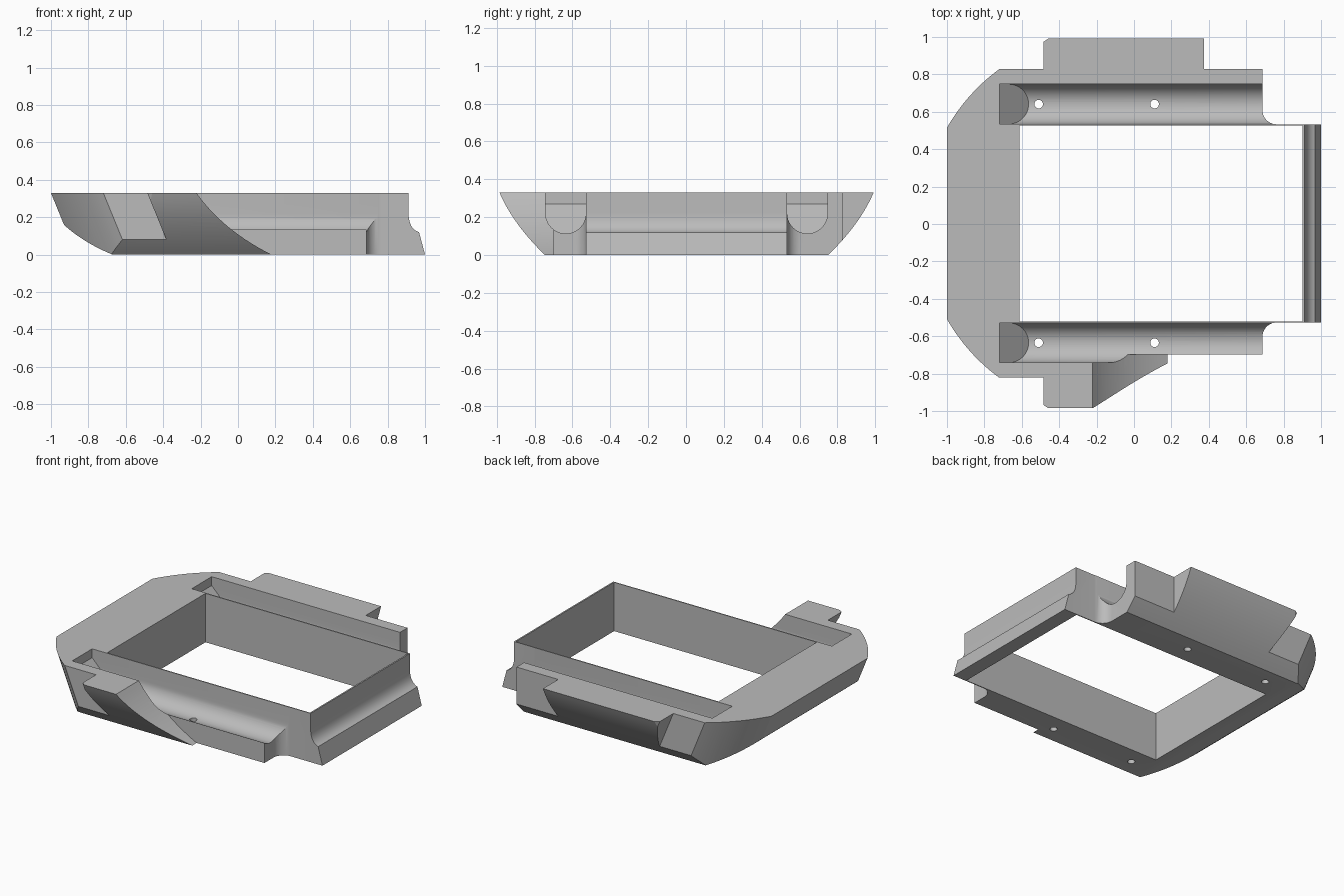
import bpy, bmesh, math

cube = bpy.data.objects.get("Cube")
if cube:
    bpy.data.objects.remove(cube, do_unlink=True)

H = 0.33          # overall height
LEAN = 0.135      # how far the tail end leans inwards at the bottom


def bend(p0, mid, p1, n=14):
    """Smooth curve from p0 to p1 passing through mid."""
    c = [2 * m - (a + b) / 2 for a, m, b in zip(p0, mid, p1)]
    ts = [i / n for i in range(n + 1)]
    return [tuple((1 - t) ** 2 * a + 2 * t * (1 - t) * k + t * t * b
                  for a, k, b in zip(p0, c, p1)) for t in ts]


def arc(cx, cy, r, start, end, n=20):
    angles = [math.radians(start + (end - start) * i / n) for i in range(n + 1)]
    return [(cx + r * math.cos(a), cy + r * math.sin(a)) for a in angles]


def mirrored(pts):
    """Close a profile by mirroring its second coordinate."""
    return pts + [(a, -b) for a, b in reversed(pts)]


def loft(name, profile, place_a, place_b):
    """Solid between two placements of the same profile."""
    bm = bmesh.new()
    a = [bm.verts.new(place_a(*p)) for p in profile]
    b = [bm.verts.new(place_b(*p)) for p in profile]
    bm.faces.new(a)
    bm.faces.new(b)
    for i in range(len(a)):
        j = (i + 1) % len(a)
        bm.faces.new((a[i], a[j], b[j], b[i]))
    bmesh.ops.recalc_face_normals(bm, faces=bm.faces)
    mesh = bpy.data.meshes.new(name)
    bm.to_mesh(mesh)
    bm.free()
    obj = bpy.data.objects.new(name, mesh)
    bpy.context.collection.objects.link(obj)
    return obj


def along_x(name, yz, lo, hi):
    return loft(name, yz, lambda y, z: (lo, y, z), lambda y, z: (hi, y, z))


def along_y(name, xz, lo, hi):
    return loft(name, xz, lambda x, z: (x, lo, z), lambda x, z: (x, hi, z))


def along_z(name, xy, lo, hi):
    return loft(name, xy, lambda x, y: (x, y, lo), lambda x, y: (x, y, hi))


def rect(a0, b0, a1, b1):
    return [(a0, b0), (a1, b0), (a1, b1), (a0, b1)]


def combine(target, tool, operation):
    mod = target.modifiers.new("cut", "BOOLEAN")
    mod.operation, mod.solver, mod.object = operation, "EXACT", tool
    graph = bpy.context.evaluated_depsgraph_get()
    mesh = bpy.data.meshes.new_from_object(target.evaluated_get(graph))
    target.modifiers.clear()
    target.data = mesh
    bpy.data.objects.remove(tool, do_unlink=True)


# Plan outline, with the tail end leaning inwards towards the bottom
half = bend((-1, 0.512), (-0.875, 0.685), (-0.72, 0.825))
half += [(-0.485, 0.825), (-0.485, 0.97), (-0.35, 1.06), (0.375, 1.06),
         (0.375, 0.825), (0.687, 0.825)]
half += arc(0.762, 0.605, 0.075, 180, 270, 10) + [(1.1, 0.53)]
frame = loft("frame", mirrored(half),
             lambda x, y: (x + (LEAN if x < -0.3 else 0), y, 0),
             lambda x, y: (x, y, H))

# Curved hull sides
side = [(0.4, 0.99)] + bend((H, 0.988), (0.165, 0.893), (0, 0.748)) + [(-0.1, 0.64)]
combine(frame, along_x("hull", [(y, z) for z, y in mirrored(side)], -1.3, 1.3), "INTERSECT")

# Rounded tail underside and hollowed nose
length = [(-1.1, 0.4), (-1.1, 0.3)] + bend((-0.92, 0.15), (-0.805, 0.067), (-0.67, 0))
length += [(-0.5, -0.1), (1.026, -0.1), (1, 0)]
length += bend((0.968, 0.12), (0.926, 0.155), (0.912, 0.22), 10) + [(0.912, 0.4)]
combine(frame, along_y("length_profile", length, -1.3, 1.3), "INTERSECT")

# Central opening
combine(frame, along_z("opening", rect(-0.612, -0.524, 0.902, 0.524), -0.2, 0.5), "DIFFERENCE")

# Round-bottomed side channels with sloping ends, and their screw holes
R, MID, AXIS = 0.1065, 0.638, 0.22
for s in (-1, 1):
    top = rect(s * MID - R, 0.27, s * MID + R, 0.5)
    combine(frame, along_x("channel_top", top, -0.72, 1.2), "DIFFERENCE")
    bowl = [(s * MID - R, 0.27)] + arc(s * MID, AXIS, R, 180, 360, 28) + [(s * MID + R, 0.27)]
    combine(frame, loft("channel", bowl, lambda y, z: (-0.45 - z, y, z),
                        lambda y, z: (1.2, y, z)), "DIFFERENCE")
    for x in (-0.51, 0.11):
        ring = arc(x, s * MID, 0.023, 0, 345, 23)
        combine(frame, along_z("screw_hole", ring, -0.2, 0.5), "DIFFERENCE")

# Scooped cut-away on the front side
scoop = [(-0.3, 0.43)] + bend((-0.222, H), (-0.05, 0.147), (0.18, 0))
scoop += [(0.35, -0.1), (1.3, -0.1), (1.3, 0.43)]
combine(frame, along_y("scoop", scoop, -1.3, -0.702), "DIFFERENCE")

# Plain grey finish
grey = bpy.data.materials.new("plain grey")
grey.use_nodes = True
colour = (0.5, 0.5, 0.5, 1)
grey.diffuse_color = colour
grey.node_tree.nodes["Principled BSDF"].inputs["Base Color"].default_value = colour
frame.data.materials.clear()
frame.data.materials.append(grey)
for face in frame.data.polygons:
    face.material_index = 0

# Centre and shade
frame.location.y = 0.003
bpy.ops.object.select_all(action="DESELECT")
frame.select_set(True)
bpy.context.view_layer.objects.active = frame
bpy.ops.object.shade_smooth_by_angle(angle=math.radians(25))
